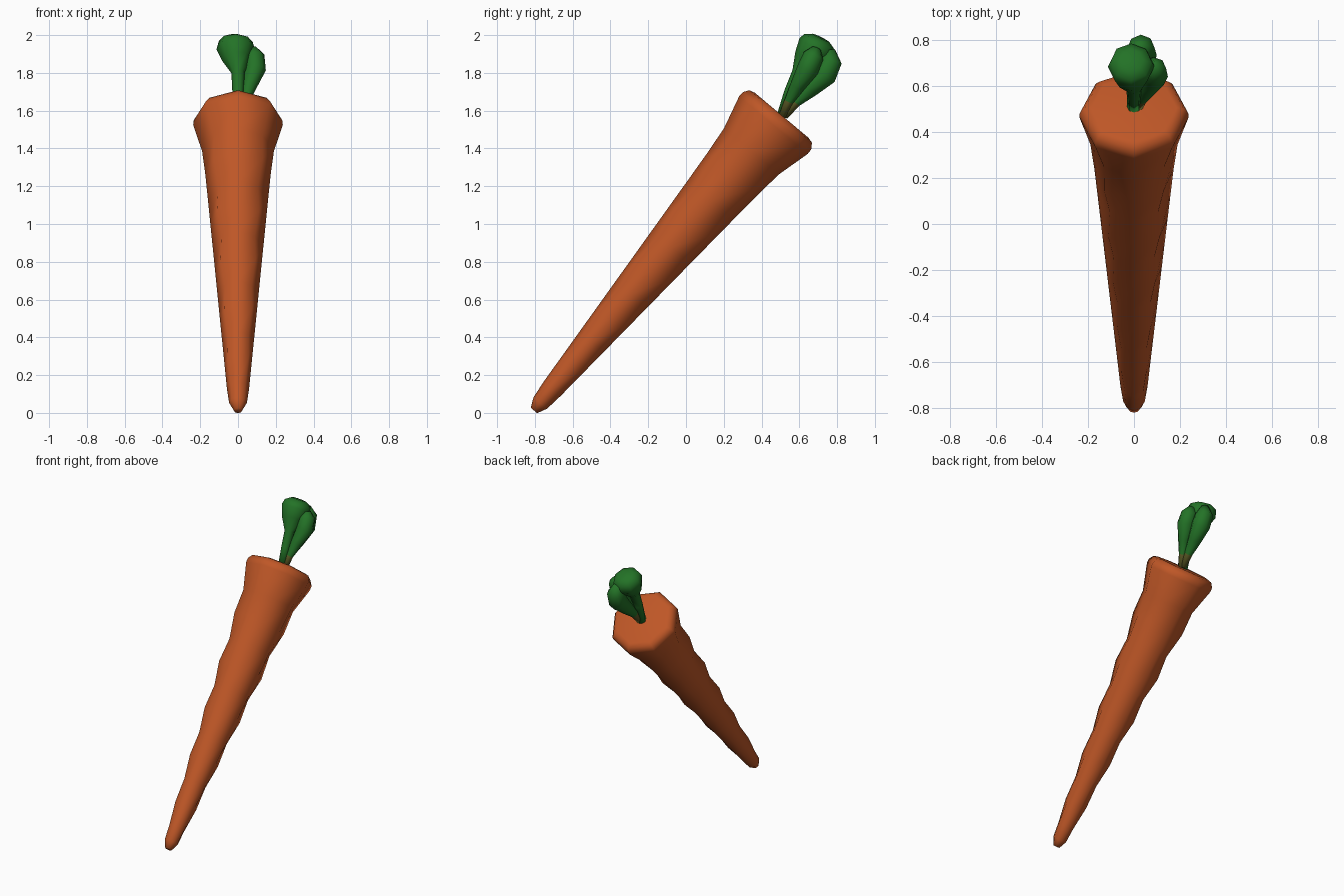
import bpy, bmesh, math
from mathutils import Vector

if "Cube" in bpy.data.objects:
    bpy.data.objects.remove(bpy.data.objects["Cube"])


def material(name, rgb):
    m = bpy.data.materials.new(name)
    m.diffuse_color = (*rgb, 1)
    m.use_nodes = True
    m.node_tree.nodes["Principled BSDF"].inputs["Base Color"].default_value = m.diffuse_color
    return m


orange = material("carrot orange", (0.52, 0.095, 0.02))
green = material("leaf green", (0.017, 0.17, 0.02))
brown = material("stem olive", (0.11, 0.11, 0.02))


def loft(name, path, mats, wobble=None, sides=8, base_faces=0):
    """Skin rings of (point, radius) along a path, capped at both ends."""
    bm = bmesh.new()
    pts = [Vector(p) for p, r in path]
    rings = []
    for i, (p, r) in enumerate(path):
        tan = (pts[min(i + 1, len(pts) - 1)] - pts[max(i - 1, 0)]).normalized()
        v = tan.cross(Vector((1, 0, 0))).normalized()
        u = v.cross(tan)
        ring = []
        for k in range(sides):
            a = 2 * math.pi * k / sides
            s = r * (1 + wobble[i]) if wobble and k % 2 else r
            ring.append(bm.verts.new(pts[i] + u * math.cos(a) * s + v * math.sin(a) * s))
        rings.append(ring)
    for i in range(len(rings) - 1):
        for k in range(sides):
            n = (k + 1) % sides
            f = bm.faces.new((rings[i][k], rings[i][n], rings[i + 1][n], rings[i + 1][k]))
            f.material_index = 1 if i < base_faces else 0
    bm.faces.new(rings[0])
    bm.faces.new(rings[-1])
    bmesh.ops.recalc_face_normals(bm, faces=bm.faces)
    for f in bm.faces:
        f.smooth = True
    me = bpy.data.meshes.new(name)
    bm.to_mesh(me)
    bm.free()
    for m in mats:
        me.materials.append(m)
    ob = bpy.data.objects.new(name, me)
    bpy.context.collection.objects.link(ob)
    return ob


# Root: leaning octagonal taper, diagonal corners bulge in and out
tilt = math.radians(40)
axis = Vector((0, math.sin(tilt), math.cos(tilt)))
tip = Vector((0, -0.797, 0.022))
profile = [(-0.012, 0.022, 0), (0.04, 0.047, 0)]
for i in range(9):
    t = 0.14 + 0.163 * i
    profile.append((t, 0.048 + 0.077 * t, 0.07 if i % 2 else -0.07))
profile += [(1.62, 0.173, 0.06), (1.78, 0.19, -0.03), (1.96, 0.237, 0),
            (1.99, 0.236, 0), (2.02, 0.216, 0), (2.028, 0.185, 0)]
loft("carrot_root", [(tip + axis * t, r) for t, r, w in profile],
     [orange], [w for t, r, w in profile])

# Three leaves: thin stems swelling into rounded tufts
loft("leaf_top", [((0, .51, 1.57), .03), ((0, .55, 1.70), .03), ((0, .595, 1.80), .035),
                  ((-.01, .64, 1.87), .075), ((-.012, .685, 1.925), .102),
                  ((-.012, .705, 1.965), .09), ((-.01, .715, 1.985), .05)], [green])
loft("leaf_side", [((.02, .51, 1.57), .02), ((.035, .545, 1.65), .025),
                   ((.06, .59, 1.73), .04), ((.09, .645, 1.82), .058),
                   ((.085, .675, 1.89), .055), ((.075, .69, 1.93), .025)],
     [green, brown], base_faces=1)
loft("leaf_back", [((.01, .52, 1.57), .02), ((.015, .58, 1.645), .028),
                   ((.025, .66, 1.72), .048), ((.035, .735, 1.79), .064),
                   ((.03, .765, 1.86), .06), ((.02, .76, 1.92), .03)],
     [green, brown], base_faces=1)
